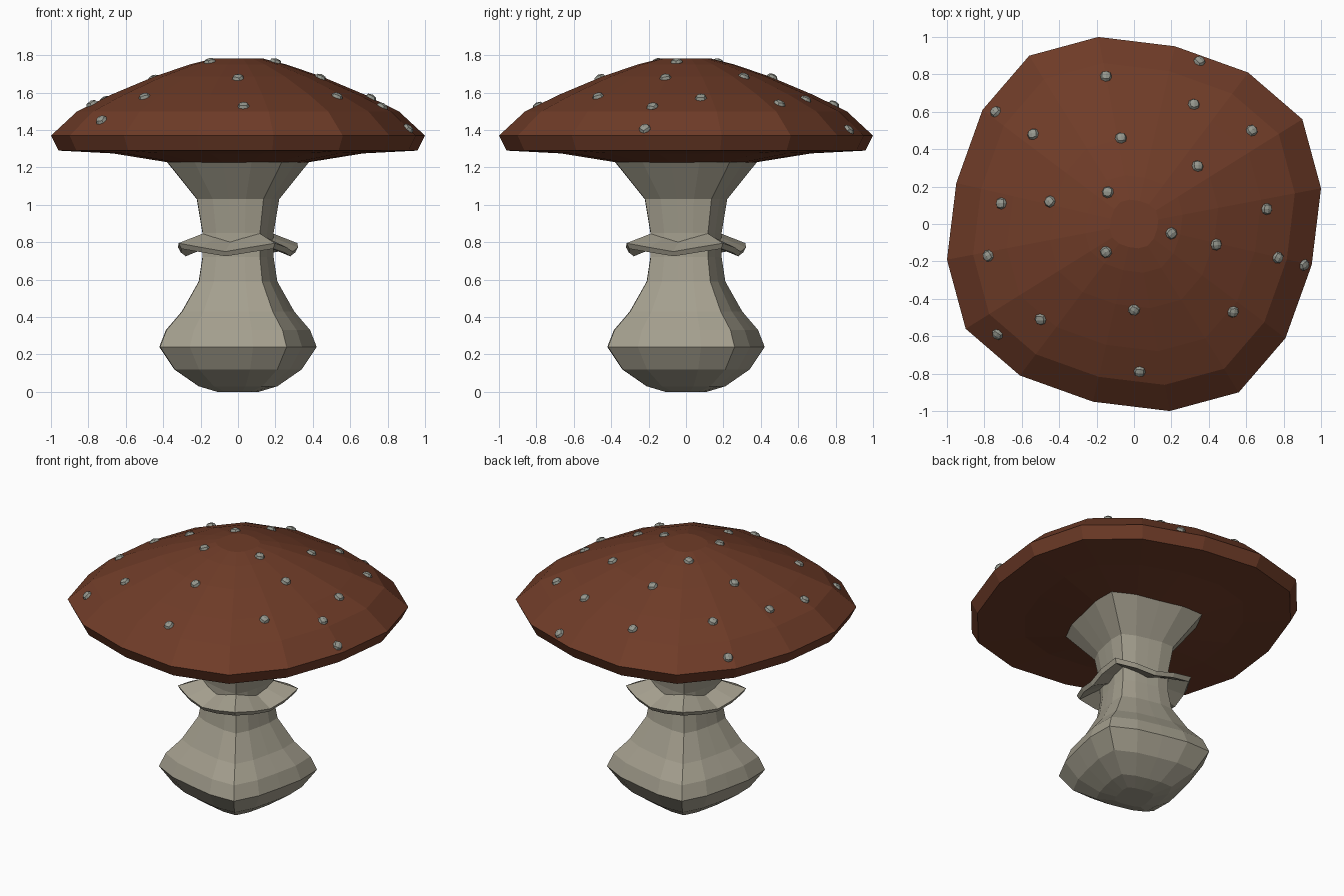
import bpy
import bmesh
from math import cos, sin, radians
from mathutils import Vector, Matrix
from mathutils.bvhtree import BVHTree

old = bpy.data.objects.get("Cube")
if old:
    bpy.data.objects.remove(old, do_unlink=True)


def material(name, rgb):
    mat = bpy.data.materials.new(name)
    mat.use_nodes = True
    color = (*rgb, 1)
    mat.diffuse_color = color
    mat.node_tree.nodes["Principled BSDF"].inputs["Base Color"].default_value = color
    return mat


BROWN = material("cap brown", (0.16, 0.045, 0.021))
CREAM = material("stem cream", (0.37, 0.345, 0.27))
GREY = material("wart grey", (0.30, 0.31, 0.27))

# One quarter of each twisted, rounded-square outline, starting at the corner
ANGLES = (31.9, 53, 77, 100.8)
CAP_SHAPE = (1.06, 1.014, 0.975, 1.018)
STEM_SHAPE = (1.17, 1.02, 0.94, 1.02)
CORNERNESS = (1, 0.5, 0, 0.5)


def ring(shape, size, z, lift=0):
    """Four-fold ring of points; lift raises the corners."""
    points = []
    for turn in range(4):
        for angle, r, c in zip(ANGLES, shape, CORNERNESS):
            a = radians(angle + 90 * turn)
            points.append(Vector((cos(a) * r * size, sin(a) * r * size, z + lift * c)))
    return points


def finish(bm, name, mat):
    bmesh.ops.recalc_face_normals(bm, faces=bm.faces)
    mesh = bpy.data.meshes.new(name)
    bm.to_mesh(mesh)
    bm.free()
    mesh.materials.append(mat)
    obj = bpy.data.objects.new(name, mesh)
    bpy.context.collection.objects.link(obj)
    return obj


def loft(name, rings, mat, loop=False):
    """Skin a stack of rings, either capped or joined back to the start."""
    bm = bmesh.new()
    rows = [[bm.verts.new(p) for p in points] for points in rings]
    pairs = list(zip(rows, rows[1:]))
    if loop:
        pairs.append((rows[-1], rows[0]))
    else:
        bm.faces.new(rows[0][::-1])
        bm.faces.new(rows[-1])
    for low, high in pairs:
        for i in range(len(low)):
            j = (i + 1) % len(low)
            bm.faces.new((low[i], low[j], high[j], high[i]))
    return finish(bm, name, mat)


# Stem with bulbous base and flared top
stem_profile = [(0.11, 0), (0.21, 0.03), (0.34, 0.12), (0.42, 0.24), (0.385, 0.33),
                (0.3, 0.43), (0.21, 0.59), (0.19, 0.72), (0.19, 0.85),
                (0.22, 1.03), (0.38, 1.23)]
loft("stem", [ring(STEM_SHAPE, s, z) for s, z in stem_profile], CREAM)

# Drooping collar around the neck
loft("collar", [ring(STEM_SHAPE, 0.17, 0.775, 0.045),
                ring(STEM_SHAPE, 0.305, 0.725, 0.04),
                ring(STEM_SHAPE, 0.32, 0.75, 0.045),
                ring(STEM_SHAPE, 0.18, 0.805, 0.045)], CREAM, loop=True)

# Broad cap, from the underside over the rim to the flat crown
cap_profile = [(0.36, 1.225), (0.67, 1.275), (0.96, 1.29), (1, 1.37), (0.86, 1.5),
               (0.68, 1.588), (0.45, 1.685), (0.26, 1.75), (0.13, 1.783)]
cap = loft("cap", [ring(CAP_SHAPE, s, z) for s, z in cap_profile], BROWN)

# Small rounded warts sitting on the cap
spots = [(-0.15, 0.79), (0.35, 0.87), (0.32, 0.64), (-0.74, 0.6), (-0.54, 0.48),
         (-0.07, 0.46), (0.63, 0.5), (0.34, 0.31), (-0.71, 0.11), (-0.45, 0.12),
         (-0.14, 0.17), (0.71, 0.08), (0.2, -0.05), (0.44, -0.11), (0.77, -0.18),
         (0.91, -0.22), (-0.78, -0.17), (-0.15, -0.15), (-0.5, -0.51),
         (-0.73, -0.59), (0, -0.46), (0.53, -0.47), (0.03, -0.79)]
surface = BVHTree.FromPolygons([v.co for v in cap.data.vertices],
                               [p.vertices for p in cap.data.polygons])
bm = bmesh.new()
for number, (x, y) in enumerate(spots):
    hit, normal, _, _ = surface.ray_cast(Vector((x, y, 3)), Vector((0, 0, -1)))
    tilt = normal.to_track_quat("Z", "Y").to_matrix().to_4x4()
    spin = Matrix.Rotation(number, 4, "Z")
    squash = Matrix.Diagonal((1, 1, 0.7, 1))
    bmesh.ops.create_cube(bm, size=0.075,
                          matrix=Matrix.Translation(hit) @ tilt @ spin @ squash)
warts = finish(bm, "cap_warts", GREY)
rounding = warts.modifiers.new("rounding", "SUBSURF")
rounding.levels = rounding.render_levels = 1
